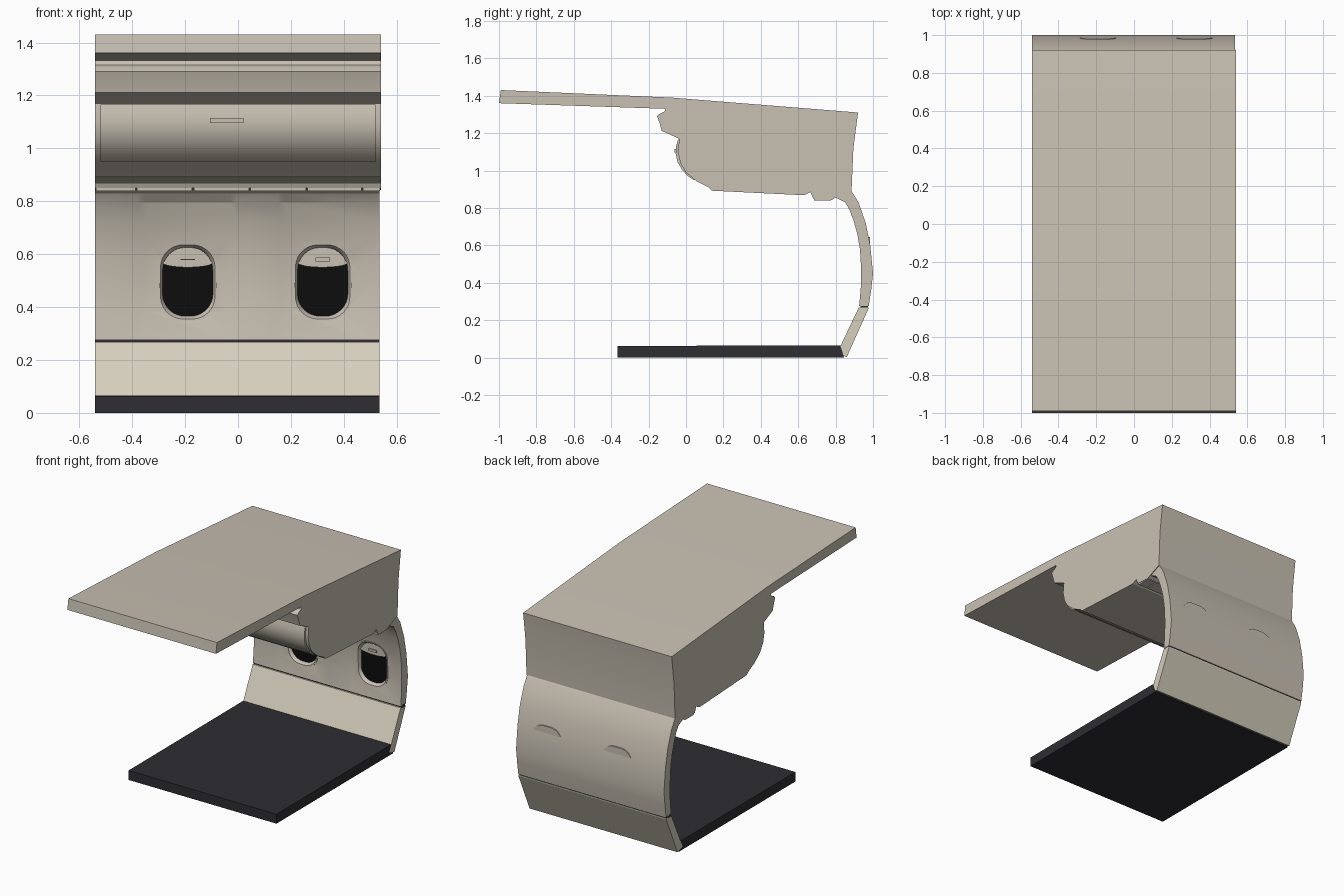
import bpy, bmesh
from math import cos, sin, pi

if "Cube" in bpy.data.objects:
    bpy.data.objects.remove(bpy.data.objects["Cube"])


def material(name, rgb):
    m = bpy.data.materials.new(name)
    m.diffuse_color = (*rgb, 1)
    m.use_nodes = True
    m.node_tree.nodes["Principled BSDF"].inputs["Base Color"].default_value = m.diffuse_color
    return m


BEIGE = material("warm_beige", (0.58, 0.53, 0.45))
CREAM = material("cream", (0.66, 0.62, 0.50))
CARPET = material("dark_carpet", (0.027, 0.026, 0.033))
BLACK = material("black_pane", (0.004, 0.004, 0.004))


def finish(name, bm, mat, angle=0.5):
    bmesh.ops.recalc_face_normals(bm, faces=bm.faces)
    me = bpy.data.meshes.new(name)
    bm.to_mesh(me)
    bm.free()
    ob = bpy.data.objects.new(name, me)
    bpy.context.collection.objects.link(ob)
    me.materials.append(mat)
    bpy.ops.object.select_all(action='DESELECT')
    ob.select_set(True)
    bpy.context.view_layer.objects.active = ob
    if angle:
        bpy.ops.object.shade_smooth_by_angle(angle=angle)
    return ob


def loft(name, rings, mat, caps=True, angle=0.5):
    """Join equal closed rings of points, optionally capping both ends."""
    bm = bmesh.new()
    loops = [[bm.verts.new(p) for p in r] for r in rings]
    n = len(loops[0])
    for a, b in zip(loops, loops[1:]):
        for i in range(n):
            j = (i + 1) % n
            bm.faces.new((a[i], a[j], b[j], b[i]))
    if caps:
        bm.faces.new(loops[0])
        bm.faces.new(loops[-1])
    return finish(name, bm, mat, angle)


def prism(name, profile, x0, x1, mat, angle=0.5):
    return loft(name, [[(x, y, z) for y, z in profile] for x in (x0, x1)], mat, angle=angle)


def box(name, x0, x1, y0, y1, z0, z1, mat):
    return prism(name, [(y0, z0), (y1, z0), (y1, z1), (y0, z1)], x0, x1, mat, 0)


# Floor
prism("floor", [(-0.365, 0), (0.845, 0), (0.825, 0.065), (-0.365, 0.062)], -0.54, 0.535, CARPET, 0)

# Ceiling and overhead bin body
prism("ceiling_and_bin", [
    (-1.0, 1.36), (-0.99, 1.43), (-0.08, 1.39), (0.92, 1.31), (0.895, 1.12), (0.885, 0.89),
    (0.80, 0.855), (0.78, 0.843), (0.68, 0.85), (0.665, 0.885), (0.63, 0.868),
    (0.14, 0.892), (0.12, 0.91), (0.06, 0.94), (0.0, 0.99), (-0.03, 1.04), (-0.043, 1.10),
    (-0.036, 1.17), (-0.13, 1.212), (-0.14, 1.25), (-0.155, 1.29), (-0.145, 1.30),
    (-0.115, 1.315), (-0.11, 1.33)], -0.54, 0.54, BEIGE)

# Bin door and its latch
prism("bin_door", [(-0.043, 1.165), (-0.053, 1.13), (-0.055, 1.09), (-0.045, 1.045), (-0.022, 1.005),
                   (0.008, 0.972), (0.042, 0.948), (0.06, 0.96), (0.02, 1.0), (-0.02, 1.08), (-0.02, 1.165)],
      -0.52, 0.52, BEIGE)
box("bin_latch", -0.105, 0.02, -0.061, -0.04, 1.095, 1.115, BEIGE)

# Service panels under the bin
seams = [-0.54, -0.385, -0.17, 0.045, 0.26, 0.47, 0.54]
for a, b in zip(seams, seams[1:]):
    box("service_panel", a + 0.003, b - 0.003, 0.685, 0.775, 0.839, 0.855, BEIGE)

# Side wall: curved section with a shallow recess around each window
INNER = [(0.80, 0.855), (0.85, 0.83), (0.872, 0.795), (0.895, 0.735), (0.915, 0.665), (0.93, 0.58),
         (0.936, 0.48), (0.935, 0.38), (0.926, 0.275)]
OUTER = [(0.977, 0.275), (0.99, 0.36), (1.0, 0.45), (0.985, 0.60), (0.961, 0.72), (0.922, 0.83),
         (0.885, 0.89)]
DEPTH = 0.008


def wall_y(z):
    for (y0, z0), (y1, z1) in zip(INNER, INNER[1:]):
        if z1 <= z <= z0:
            return y0 + (y1 - y0) * (z0 - z) / (z0 - z1) + DEPTH


def recess(x):
    for a, b in ((-0.38, 0.0), (0.15, 0.53)):
        if a <= x <= b:
            return DEPTH * min(1, (x - a) / 0.03, (b - x) / 0.03)
    return 0


rings = []
for x in (-0.54, -0.38, -0.35, -0.03, 0.0, 0.15, 0.18, 0.50, 0.535):
    ring = [(x, y + (recess(x) if 0.3 < z < 0.8 else 0), z) for y, z in INNER]
    rings.append(ring + [(x, y, z) for y, z in OUTER])
wall = loft("side_wall", rings, BEIGE, angle=0.3)

# Lower wall panel, separated by a thin groove
prism("lower_wall_panel", [(0.924, 0.268), (0.806, 0.02), (0.86, 0.003), (0.976, 0.262), (0.976, 0.268)],
      -0.54, 0.535, CREAM, 0)
box("wall_groove", -0.54, 0.535, 0.933, 0.972, 0.262, 0.282, CARPET)


def outline(cx, hw, hh, y, cz=0.495, r=0.085, steps=8):
    """Rounded rectangle facing -y; y is a depth or a function of height."""
    r = min(r, hw * 0.9)
    pts = []
    for q, (sx, sz) in enumerate(((1, 1), (-1, 1), (-1, -1), (1, -1))):
        for i in range(steps + 1):
            t = (q + i / steps) * pi / 2
            z = cz + sz * (hh - r) + r * sin(t)
            pts.append((cx + sx * (hw - r) + r * cos(t), y(z) if callable(y) else y, z))
    return pts


for cx, grip in ((-0.19, 0.004), (0.32, 0.014)):
    # Pocket cut into the wall
    cutter = loft("window_cutter", [outline(cx, 0.105, 0.140, y) for y in (0.8, 0.966)], BEIGE, angle=0)
    cutter.hide_render = True
    mod = wall.modifiers.new("pocket", 'BOOLEAN')
    mod.object, mod.operation, mod.solver = cutter, 'DIFFERENCE', 'EXACT'
    bpy.context.view_layer.objects.active = wall
    bpy.ops.object.modifier_apply(modifier=mod.name)
    bpy.data.objects.remove(cutter)

    # Raised frame lip running into the pocket
    loft("window_frame", [
        outline(cx, 0.109, 0.147, lambda z: wall_y(z) + 0.003),
        outline(cx, 0.109, 0.147, lambda z: wall_y(z) - 0.004),
        outline(cx, 0.103, 0.140, lambda z: wall_y(z) - 0.004),
        outline(cx, 0.098, 0.134, lambda z: wall_y(z) + 0.004),
        outline(cx, 0.094, 0.128, 0.963)], BEIGE, caps=False)

    # Dark pane and the housing that breaks through the outer skin
    loft("window_pane", [outline(cx, 0.100, 0.135, y) for y in (0.959, 0.964)], BLACK, angle=0)
    loft("window_housing", [outline(cx, 0.110, 0.150, y) for y in (0.968, 0.985)], BEIGE)

    # Partly lowered shade with a bowed lower edge
    top = [(x, z) for x, _, z in outline(cx, 0.095, 0.130, 0) if z > 0.569]
    bow = [(cx - 0.095 * cos(pi * i / 10), 0.568 - 0.018 * sin(pi * i / 10)) for i in range(11)]
    loft("window_shade", [[(x, y, z) for x, z in top + bow] for y in (0.948, 0.956)], BEIGE)
    box("shade_grip", cx - 0.027, cx + 0.027, 0.938, 0.950, 0.58 - grip / 2, 0.58 + grip / 2, BEIGE)
